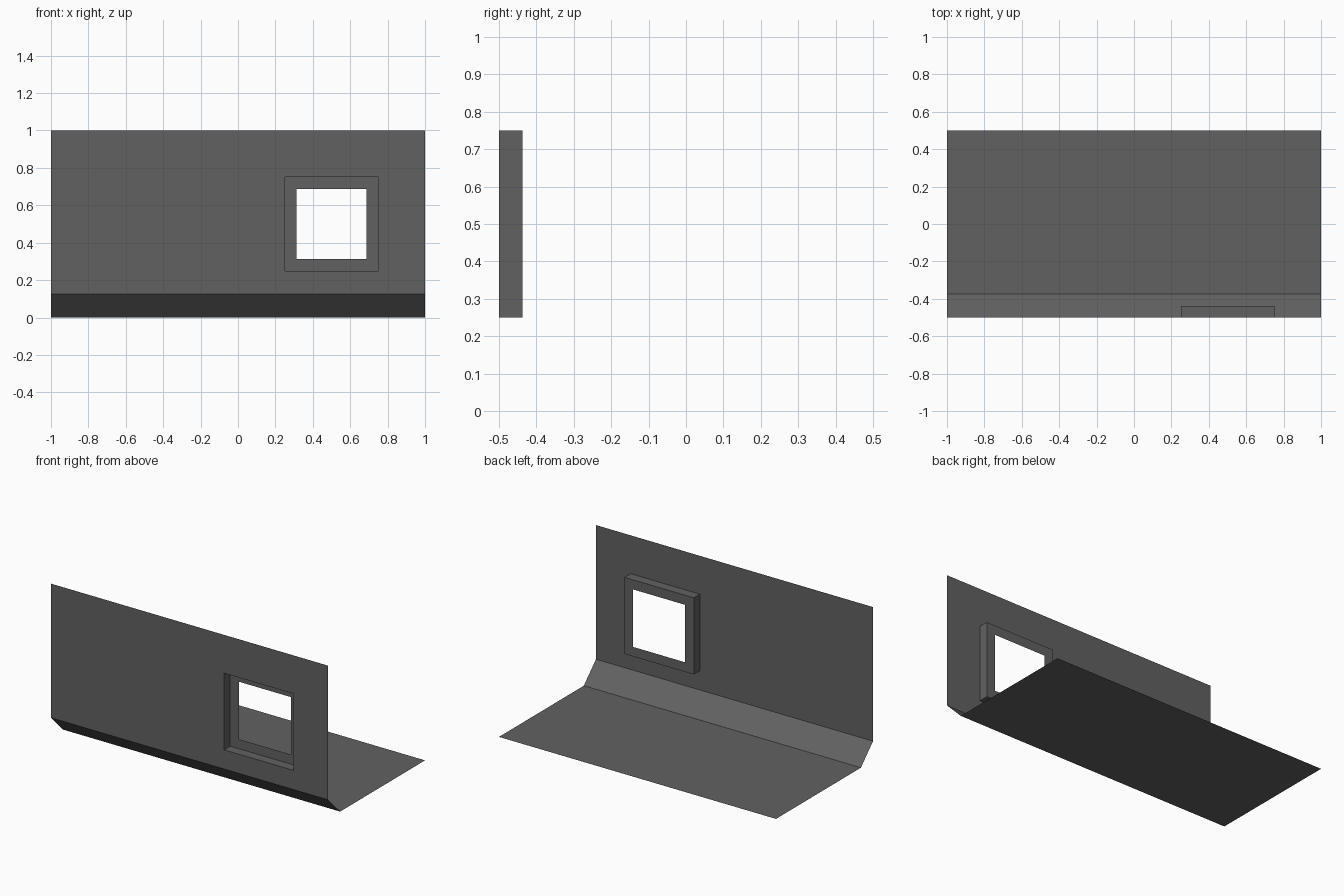
import bpy, bmesh

if "Cube" in bpy.data.objects:
    bpy.data.objects.remove(bpy.data.objects["Cube"])

grey = bpy.data.materials.new("dark_grey")
grey.diffuse_color = (0.12, 0.12, 0.12, 1)
grey.use_nodes = True
grey.node_tree.nodes["Principled BSDF"].inputs["Base Color"].default_value = grey.diffuse_color


def make_object(name, bm):
    mesh = bpy.data.meshes.new(name)
    bm.to_mesh(mesh)
    bm.free()
    mesh.materials.append(grey)
    obj = bpy.data.objects.new(name, mesh)
    bpy.context.collection.objects.link(obj)
    return obj


def rect(x0, x1, z0, z1, y):
    return [(x0, y, z0), (x1, y, z0), (x1, y, z1), (x0, y, z1)]


def nested_rings(name, loops):
    """Join successive four-cornered loops with quads, leaving the last one open."""
    bm = bmesh.new()
    rings = [[bm.verts.new(p) for p in loop] for loop in loops]
    for a, b in zip(rings, rings[1:]):
        for i in range(4):
            j = (i + 1) % 4
            bm.faces.new((a[i], a[j], b[j], b[i]))
    return make_object(name, bm)


def strip(name, profile):
    """Sweep a (y, z) profile along the whole width."""
    bm = bmesh.new()
    rows = [[bm.verts.new((x, y, z)) for x in (-1, 1)] for y, z in profile]
    for a, b in zip(rows, rows[1:]):
        bm.faces.new((a[0], b[0], b[1], a[1]))
    return make_object(name, bm)


FRONT, BACK = -0.5, -0.4375
opening = rect(0.25, 0.75, 0.25, 0.75, FRONT)

# Thin wall with a square opening
nested_rings("wall", [rect(-1, 1, 0.125, 1, FRONT), opening])

# Window recess: four side walls and a flat border round the open pane
nested_rings("window_recess", [
    opening,
    rect(0.25, 0.75, 0.25, 0.75, BACK),
    rect(0.3125, 0.6875, 0.3125, 0.6875, BACK),
])

# Sloped base of the wall running into the flat floor
strip("sloped_base", [(FRONT, 0.125), (-0.375, 0)])
strip("floor", [(-0.375, 0), (0.5, 0)])
